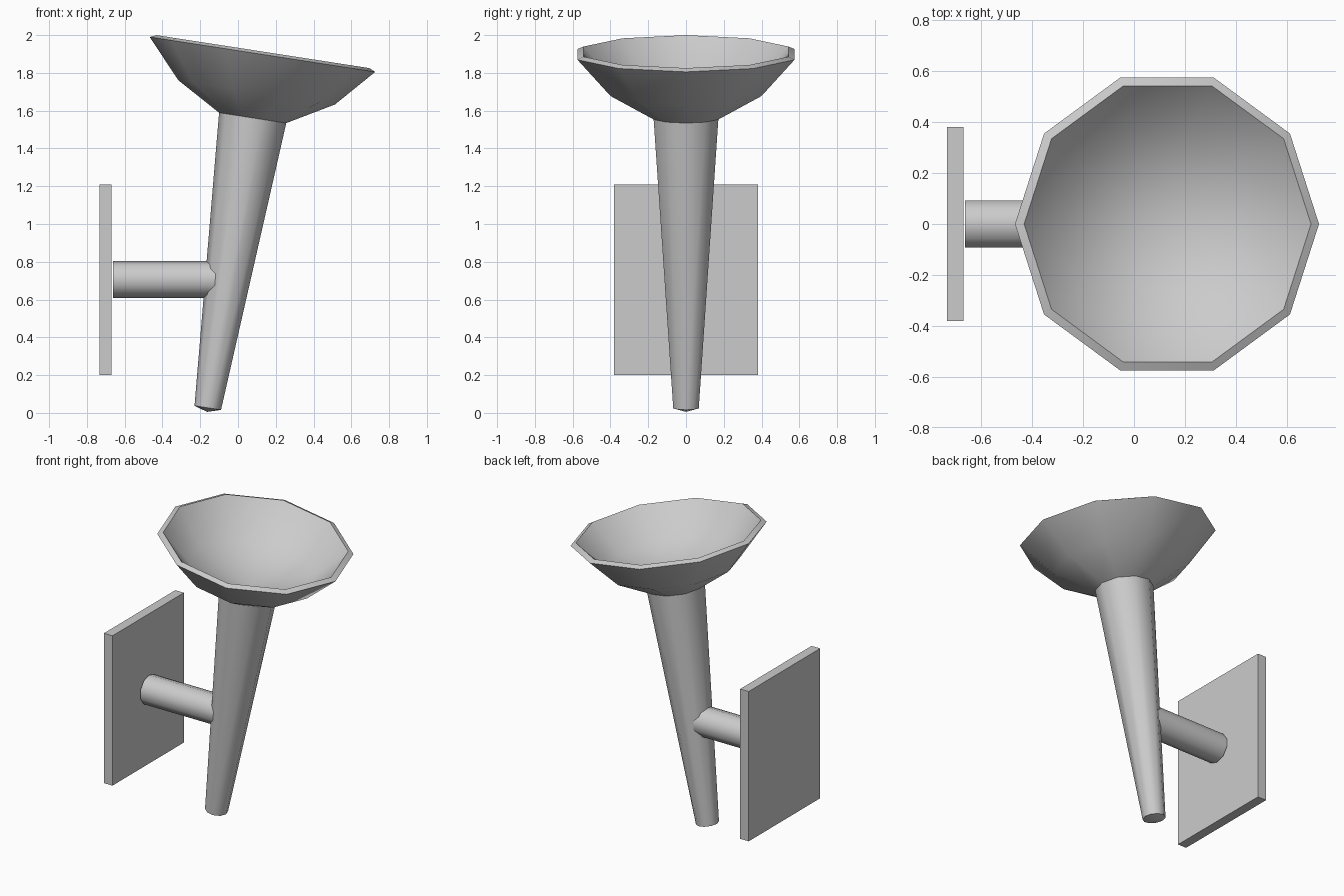
import bpy, bmesh, math
from mathutils import Matrix

if "Cube" in bpy.data.objects:
    bpy.data.objects.remove(bpy.data.objects["Cube"])

SIDES = 10


def finish(name, bm, matrix, smooth=True):
    bmesh.ops.recalc_face_normals(bm, faces=bm.faces[:])
    bm.transform(matrix)
    mesh = bpy.data.meshes.new(name)
    bm.to_mesh(mesh)
    bm.free()
    obj = bpy.data.objects.new(name, mesh)
    bpy.context.collection.objects.link(obj)
    if smooth:
        bpy.ops.object.select_all(action='DESELECT')
        obj.select_set(True)
        bpy.context.view_layer.objects.active = obj
        bpy.ops.object.shade_smooth_by_angle(angle=math.radians(40))
    return obj


def lathe(name, profile, matrix):
    """Revolve (radius, height) points; zero radius makes a pole."""
    bm = bmesh.new()
    rings = []
    for r, h in profile:
        n = SIDES if r else 1
        rings.append([bm.verts.new((r * math.cos(2 * math.pi * i / SIDES),
                                    r * math.sin(2 * math.pi * i / SIDES), h))
                      for i in range(n)])
    for a, b in zip(rings, rings[1:]):
        for i in range(SIDES):
            j = (i + 1) % SIDES
            quad = [a[i % len(a)], a[j % len(a)], b[j % len(b)], b[i % len(b)]]
            bm.faces.new(list(dict.fromkeys(quad)))
    return finish(name, bm, matrix)


# Tilted torch: tapered stem flaring into an open bowl
tilt = Matrix.Translation((-0.16, 0, 0.027)) @ Matrix.Rotation(math.radians(8.8), 4, 'Y')
lathe("torch_stem_and_bowl", [
    (0, -0.022), (0.071, 0), (0.18, 1.553), (0.42, 1.69), (0.604, 1.893),
    (0.57, 1.908), (0.39, 1.72), (0, 1.60)], tilt)

# Horizontal support arm, its end buried in the stem
arm = Matrix.Translation((-0.663, 0, 0.706)) @ Matrix.Rotation(math.radians(90), 4, 'Y')
lathe("support_arm", [(0, 0), (0.097, 0), (0.097, 0.58), (0, 0.58)], arm)

# Wall plate
bm = bmesh.new()
bmesh.ops.create_cube(bm, size=1)
finish("wall_plate", bm, Matrix.Translation((-0.702, 0, 0.705))
       @ Matrix.Diagonal((0.064, 0.76, 1.01, 1)), smooth=False)
